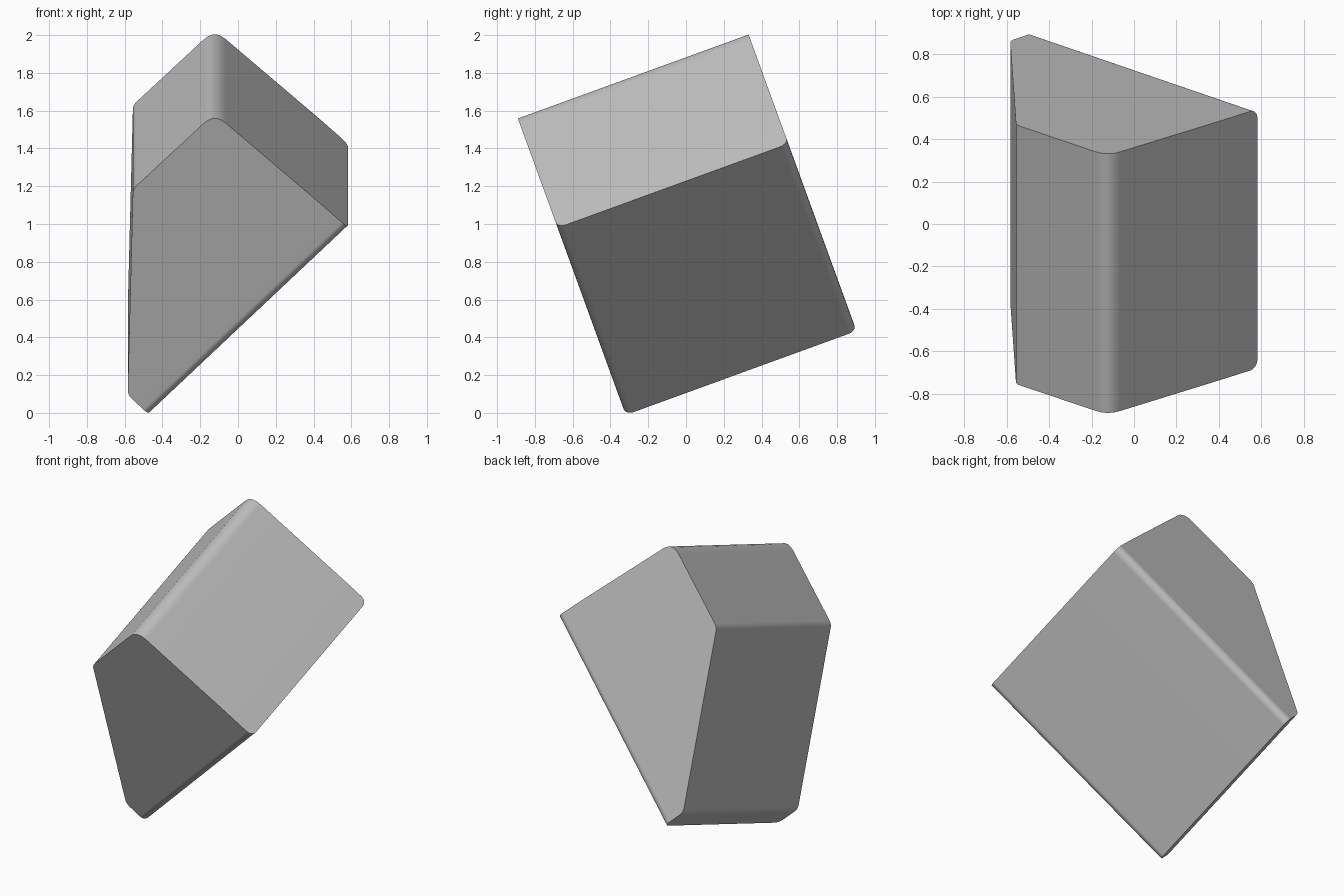
import bpy, bmesh, math
from mathutils import Matrix, Vector

if "Cube" in bpy.data.objects:
    bpy.data.objects.remove(bpy.data.objects["Cube"], do_unlink=True)

TILT = math.radians(20)
LENGTH = 1.30

# One plain stone grey
grey = bpy.data.materials.new("stone_grey")
grey.use_nodes = True
grey.diffuse_color = (0.52, 0.52, 0.52, 1)
grey.node_tree.nodes["Principled BSDF"].inputs["Base Color"].default_value = (0.52, 0.52, 0.52, 1)

# Profile corners: x, height on the front cap, rounding length
corners = [
    (-0.47, -0.011, 0),       # bottom tip
    (0.582, 0.98, 0),         # right tip
    (0.44, 1.105, 0.05),      # slight bend in the upper right face
    (-0.125, 1.585, 0.08),    # rounded ridge
    (-0.556, 1.185, 0.025),   # left shoulder
    (-0.584, 0.095, 0.03),    # lower left chamfer
]


def rounded(corners, steps=5):
    """Replace each corner that has a rounding length by a short curve."""
    pts = [Vector((x, 0, z / math.cos(TILT))) for x, z, r in corners]
    out = []
    for i, p in enumerate(pts):
        r = corners[i][2]
        if not r:
            out.append(p)
            continue
        a = p + (pts[i - 1] - p).normalized() * r
        b = p + (pts[(i + 1) % len(pts)] - p).normalized() * r
        for k in range(steps + 1):
            t = k / steps
            out.append(a * (1 - t) ** 2 + p * 2 * t * (1 - t) + b * t ** 2)
    return out


# Extrude the profile along the tilted axis
bm = bmesh.new()
rings = [[bm.verts.new(p + Vector((0, y, 0))) for p in rounded(corners)]
         for y in (0, LENGTH)]
front, back = rings
n = len(front)
bm.faces.new(front)
bm.faces.new(back[::-1])
for i in range(n):
    j = (i + 1) % n
    bm.faces.new((front[i], back[i], back[j], front[j]))
bmesh.ops.recalc_face_normals(bm, faces=bm.faces)

# Round the big lower face where it meets both caps
cap_edges = [bm.edges.get((ring[0], ring[1])) for ring in rings]
bmesh.ops.bevel(bm, geom=cap_edges, offset=0.045, segments=5, profile=0.5,
                affect='EDGES', clamp_overlap=True)

# Tilt, then place the bottom front edge
place = Matrix.Translation((0, -0.323, 0)) @ Matrix.Rotation(TILT, 4, 'X')
bmesh.ops.transform(bm, matrix=place, verts=bm.verts)

mesh = bpy.data.meshes.new("wedge_block")
bm.to_mesh(mesh)
bm.free()
mesh.materials.append(grey)
block = bpy.data.objects.new("wedge_block", mesh)
bpy.context.collection.objects.link(block)

# Smooth rounded edges, keep the cap rims sharp
bpy.ops.object.select_all(action='DESELECT')
block.select_set(True)
bpy.context.view_layer.objects.active = block
bpy.ops.object.shade_smooth_by_angle(angle=math.radians(30))
weighted = block.modifiers.new("even_shading", 'WEIGHTED_NORMAL')
weighted.keep_sharp = True
